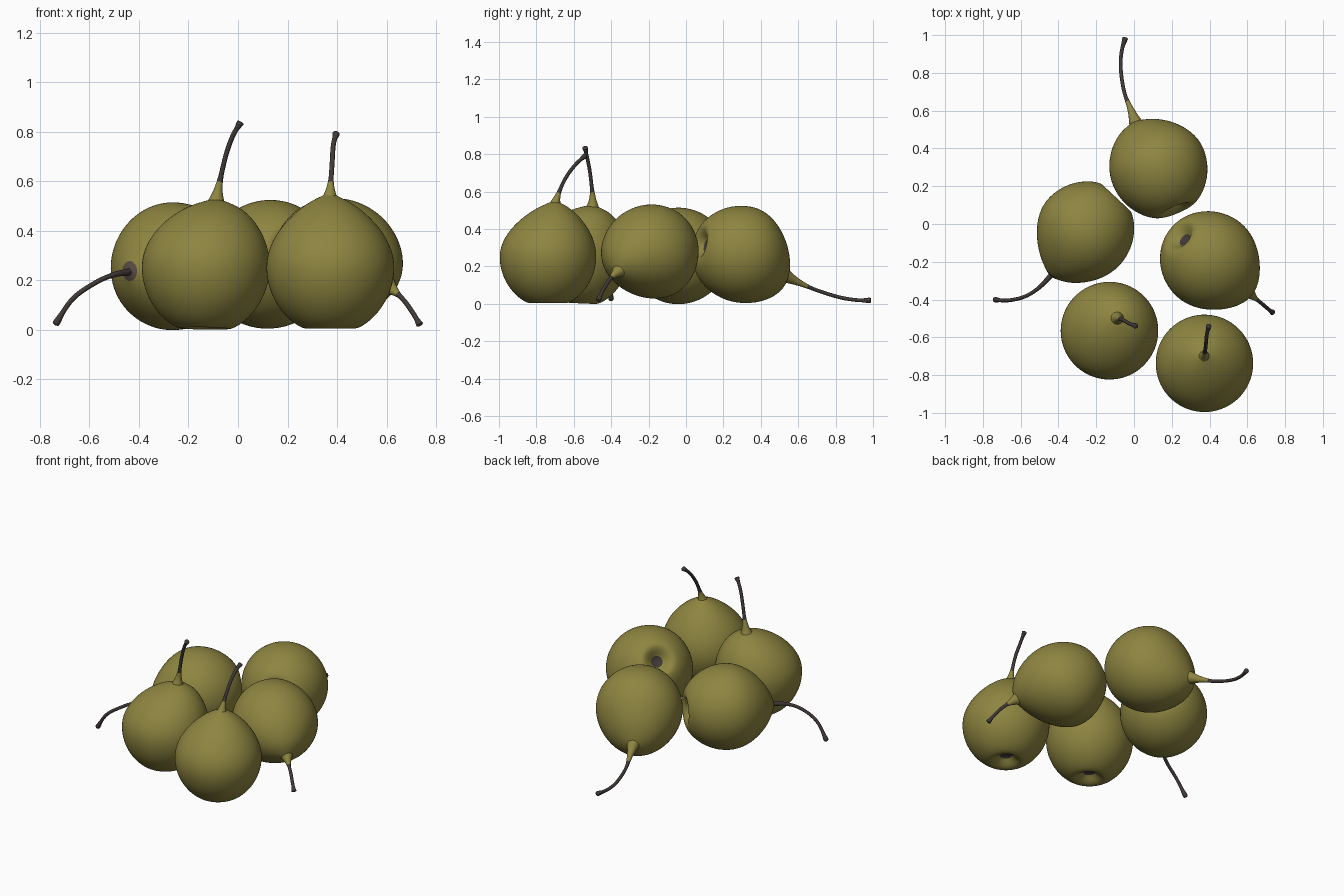
import bpy
import bmesh
from math import sin, cos, pi
from mathutils import Vector

if "Cube" in bpy.data.objects:
    bpy.data.objects.remove(bpy.data.objects["Cube"])


def material(name, rgb):
    m = bpy.data.materials.new(name)
    m.use_nodes = True
    m.diffuse_color = (*rgb, 1)
    node = m.node_tree.nodes["Principled BSDF"]
    node.inputs["Base Color"].default_value = (*rgb, 1)
    node.inputs["Roughness"].default_value = 0.7
    return m


SKIN = material("olive_skin", (0.27, 0.235, 0.052))
STEM = material("dark_stem", (0.052, 0.042, 0.038))
SCAR = material("brown_scar", (0.1, 0.07, 0.058))

RADIUS = 0.264
SEGMENTS = 24
# Body profile as (height, radius): dented blossom end, then the shoulder
LOWER = [(-0.79, 0.07), (-0.81, 0.13), (-0.89, 0.21), (-0.965, 0.32), (-0.965, 0.43),
         (-0.83, 0.64), (-0.58, 0.85), (-0.28, 0.97), (0, 1)]
UPPER = [(0.22, 0.965), (0.45, 0.865), (0.65, 0.71), (0.8, 0.54), (0.9, 0.37),
         (0.97, 0.18), (1, 0.07)]


def loft(name, rings, mats, rule, subdivide):
    """Skin a list of vertex rings, capping both ends."""
    bm = bmesh.new()
    loops = [[bm.verts.new(p) for p in ring] for ring in rings]
    count = len(loops[0])
    for i, (a, b) in enumerate(zip(loops, loops[1:])):
        for j in range(count):
            k = (j + 1) % count
            bm.faces.new((a[j], a[k], b[k], b[j])).material_index = rule(i)
    bm.faces.new(loops[0][::-1]).material_index = rule(0)
    bm.faces.new(loops[-1]).material_index = rule(len(loops) - 2)
    bmesh.ops.recalc_face_normals(bm, faces=bm.faces)
    for f in bm.faces:
        f.smooth = True
    mesh = bpy.data.meshes.new(name)
    bm.to_mesh(mesh)
    bm.free()
    for m in mats:
        mesh.materials.append(m)
    ob = bpy.data.objects.new(name, mesh)
    bpy.context.collection.objects.link(ob)
    if subdivide:
        mod = ob.modifiers.new("smooth", "SUBSURF")
        mod.levels = mod.render_levels = subdivide
    return ob


def ring(centre, axis, radius, count):
    turn = Vector(axis).to_track_quat('Z', 'Y')
    return [centre + turn @ Vector((cos(2 * pi * j / count), sin(2 * pi * j / count), 0)) * radius
            for j in range(count)]


def body(name, centre, axis, apex, taper, scarred):
    """Round fruit whose shoulder leans towards the foot of its stem."""
    centre, axis = Vector(centre), Vector(axis).normalized()
    reach = Vector(apex) - centre
    height = reach.dot(axis)
    lean = reach - axis * height
    rings = [ring(centre + axis * h * RADIUS, axis, r * RADIUS, SEGMENTS) for h, r in LOWER]
    rings += [ring(centre + axis * u * height + lean * u * u, axis, r ** taper * RADIUS, SEGMENTS)
              for u, r in UPPER]
    last = len(rings) - 2

    def rule(i):
        if i < 1:
            return 1
        return 2 if scarred and i >= last else 0
    loft(name + "_body", rings, (SKIN, STEM, SCAR), rule, 2)


def stem(name, path, fleshy):
    """Curved stalk with a fleshy foot and a knob at the tip."""
    pts = [Vector(p) for p in path]
    pts = [2 * pts[0] - pts[1]] + pts + [2 * pts[-1] - pts[-2]]
    line = []
    steps = 6
    for a, b, c, d in zip(pts, pts[1:], pts[2:], pts[3:]):
        for s in range(steps):
            t = s / steps
            line.append(0.5 * (2 * b + (c - a) * t + (2 * a - 5 * b + 4 * c - d) * t ** 2
                               + (3 * b - a - 3 * c + d) * t ** 3))
    line.append(pts[-2])
    n = len(line) - 1
    rings = []
    for i, p in enumerate(line):
        t = i / n
        foot = (0.034 if fleshy else 0.007) * max(0, 1 - t / 0.36) ** 1.6
        knob = 0.007 * max(0, (t - 0.88) / 0.12)
        direction = line[min(i + 1, n)] - line[max(i - 1, 0)]
        rings.append(ring(p, direction, 0.0105 + foot + knob, 10))
    loft(name + "_stem", rings, (SKIN, STEM), lambda i: 0 if fleshy and i < n * 0.27 else 1, 1)


# name, centre, axis, apex, taper, fleshy foot, stem path
PEARS = [
    ("front_right_pear", (-0.13, -0.565, 0.258), (0.02, 0.05, 1), (-0.09, -0.505, 0.525), 1.0, True,
     [(-0.09, -0.5, 0.5), (-0.077, -0.5, 0.58), (-0.05, -0.513, 0.7), (-0.022, -0.528, 0.78),
      (0.012, -0.541, 0.84)]),
    ("front_left_pear", (0.373, -0.738, 0.258), (0, 0, 1), (0.37, -0.7, 0.55), 1.3, True,
     [(0.37, -0.705, 0.51), (0.374, -0.685, 0.58), (0.38, -0.645, 0.67), (0.385, -0.59, 0.745),
      (0.397, -0.535, 0.795)]),
    ("left_pear", (0.405, -0.197, 0.265), (0.6, -0.5, -0.55), (0.61, -0.37, 0.17), 1.15, True,
     [(0.6, -0.355, 0.18), (0.64, -0.392, 0.148), (0.675, -0.42, 0.112), (0.708, -0.448, 0.065),
      (0.736, -0.47, 0.017)]),
    ("right_pear", (-0.268, -0.045, 0.256), (-0.68, -0.73, 0), (-0.443, -0.275, 0.235), 1.15, False,
     [(-0.42, -0.25, 0.235), (-0.5, -0.335, 0.222), (-0.58, -0.385, 0.187), (-0.67, -0.405, 0.122),
      (-0.74, -0.4, 0.017)]),
    ("back_pear", (0.127, 0.305, 0.264), (-0.35, 0.85, -0.2), (0.005, 0.54, 0.145), 1.05, True,
     [(0.015, 0.52, 0.155), (-0.015, 0.6, 0.115), (-0.052, 0.7, 0.072), (-0.07, 0.82, 0.035),
      (-0.066, 0.91, 0.02), (-0.045, 0.99, 0.018)]),
]

for name, centre, axis, apex, taper, fleshy, path in PEARS:
    body(name, centre, axis, apex, taper, not fleshy)
    stem(name, path, fleshy)
